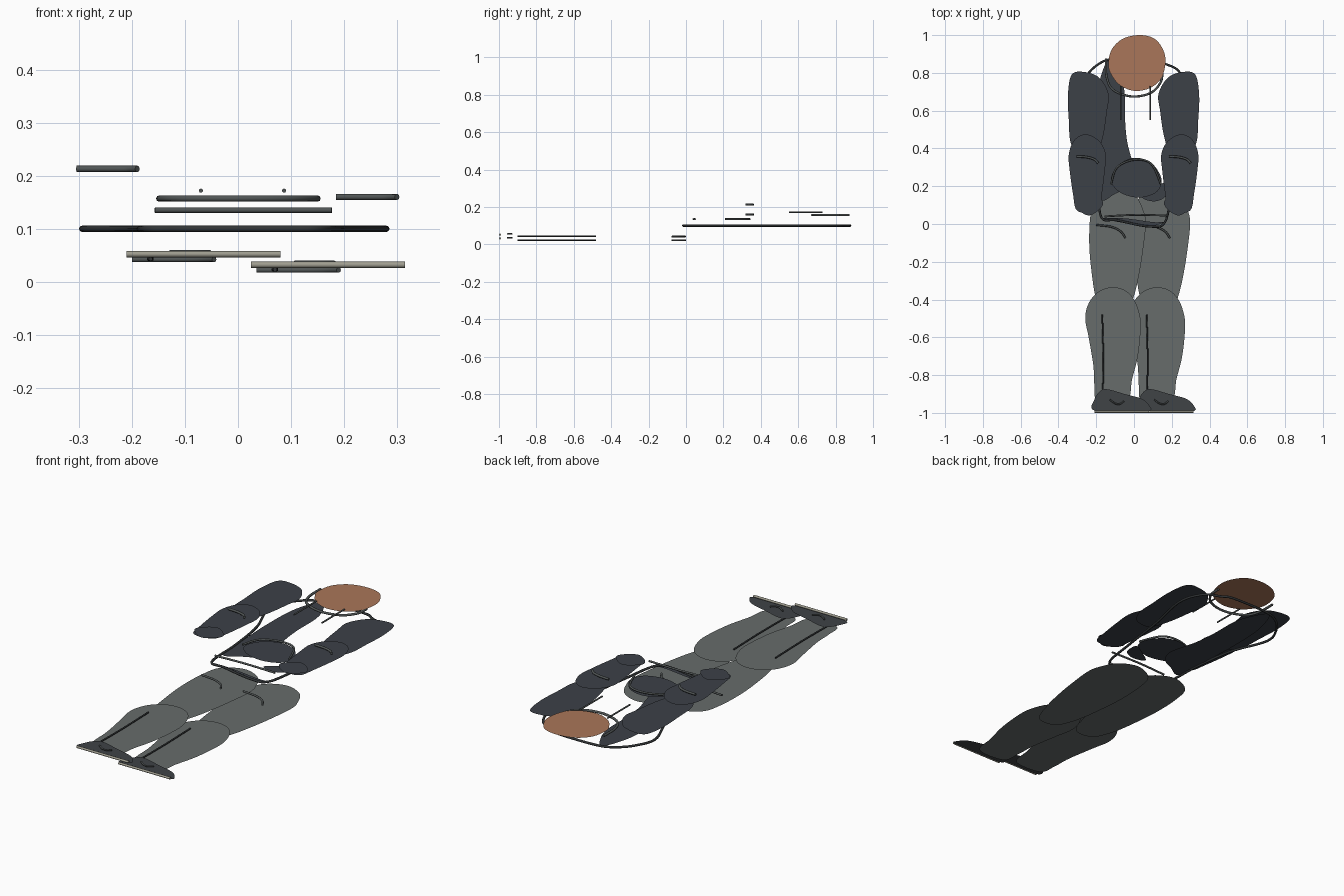
import bpy
import bmesh
from mathutils import Vector

cube = bpy.data.objects.get("Cube")
if cube:
    bpy.data.objects.remove(cube, do_unlink=True)


def make_material(name, red, green, blue):
    material = bpy.data.materials.new(name)
    material.use_nodes = True
    colour = (red, green, blue, 1)
    material.diffuse_color = colour
    shader = material.node_tree.nodes["Principled BSDF"]
    shader.inputs["Base Color"].default_value = colour
    shader.inputs["Roughness"].default_value = 0.9
    return material


skin = make_material("warm skin", .40, .18, .10)
jacket = make_material("charcoal jacket", .045, .052, .064)
trousers = make_material("grey trousers", .135, .15, .147)
shoe_dark = make_material("dark shoe", .05, .056, .062)
sole_beige = make_material("sole beige", .35, .34, .28)
trim_grey = make_material("grey trim", .08, .09, .09)
trim_dark = make_material("dark trim", .03, .034, .036)


def smooth_path(points, closed, steps=8):
    """Catmull-Rom curve through a few guide points."""
    guide = [Vector(p) for p in points]
    count = len(guide)

    def at(index):
        return guide[index % count] if closed else guide[max(0, min(count - 1, index))]

    path = []
    for i in range(count if closed else count - 1):
        a, b, c, d = (at(i + k) for k in (-1, 0, 1, 2))
        for step in range(steps):
            t = step / steps
            path.append((b * 2 + (c - a) * t + (a * 2 - b * 5 + c * 4 - d) * t ** 2
                         + (b * 3 - a - c * 3 + d) * t ** 3) / 2)
    if not closed:
        path.append(guide[-1])
    return path


def sheet(name, points, height, material, shift=0, mirror=False):
    """Flat cut-out with a rounded outline, facing up."""
    side = -1 if mirror else 1
    bm = bmesh.new()
    corners = [bm.verts.new((p.x * side + shift, p.y, height)) for p in smooth_path(points, True)]
    face = bm.faces.new(corners)
    face.normal_update()
    if face.normal.z < 0:
        face.normal_flip()
    bmesh.ops.triangulate(bm, faces=[face])
    mesh = bpy.data.meshes.new(name)
    bm.to_mesh(mesh)
    bm.free()
    mesh.materials.append(material)
    obj = bpy.data.objects.new(name, mesh)
    bpy.context.collection.objects.link(obj)
    return obj


def cord(name, points, height, material, radius=.006, shift=0, closed=False):
    """Round piping along a smooth line."""
    path = smooth_path(points, closed)
    curve = bpy.data.curves.new(name, "CURVE")
    curve.dimensions = "3D"
    curve.bevel_depth = radius
    curve.bevel_resolution = 2
    curve.use_fill_caps = True
    spline = curve.splines.new("POLY")
    spline.points.add(len(path) - 1)
    for target, p in zip(spline.points, path):
        target.co = (p.x + shift, p.y, height, 1)
    spline.use_cyclic_u = closed
    curve.materials.append(material)
    obj = bpy.data.objects.new(name, curve)
    bpy.context.collection.objects.link(obj)
    return obj


# Leg outlines
thigh = [(-.1, .2), (0, .16), (.05, .07), (.062, 0), (.05, -.12), (.03, -.25), (0, -.38),
         (-.05, -.5), (-.15, -.5), (-.2, -.4), (-.225, -.25), (-.237, -.1), (-.23, .05),
         (-.2, .15)]
shin = [(-.12, -.335), (-.05, -.35), (0, -.4), (.03, -.48), (.035, -.56), (.02, -.7),
        (-.01, -.82), (-.04, -.94), (-.19, -.94), (-.21, -.85), (-.215, -.75), (-.24, -.6),
        (-.258, -.5), (-.24, -.42), (-.19, -.36)]
shoe = [(-.215, -.985), (-.21, -.93), (-.18, -.885), (-.14, -.875), (-.05, -.9), (.04, -.925),
        (.08, -.96), (.08, -.99), (-.06, -.99)]

# Both legs share the outlines; the left one lies a little lower
for side, shift, base in (("right", 0, .02), ("left", .235, 0)):
    sheet(side + "_thigh", thigh, base, trousers, shift)
    sheet(side + "_shin", shin, base + .012, trousers, shift)
    sheet(side + "_shoe", shoe, base + .028, shoe_dark, shift)
    cord(side + "_pocket_seam", [(-.2, -.005), (-.12, -.015), (-.07, -.04), (-.045, -.075)],
         base + .022, trim_grey, .005, shift)
    cord(side + "_shin_crease", [(-.168, -.48), (-.163, -.7), (-.165, -.9)],
         base + .023, trim_dark, .004, shift)
    cord(side + "_sole", [(-.21, -.994), (.08, -.994)], base + .032, sole_beige, .006, shift)
    cord(side + "_lace", [(-.128, -.93), (-.1, -.95), (-.075, -.953), (-.053, -.937)],
         base + .036, trim_grey, .004, shift)

# Torso: open jacket panels inside a piped outline
sheet("torso_panel", [(-.136, .868), (-.08, .8), (-.05, .7), (-.047, .55), (-.035, .43),
                      (0, .28), (-.03, .2), (-.1, .16), (-.178, .13), (-.19, .3),
                      (-.2, .5), (-.19, .72)], .1, jacket)
sheet("torso_side_panel", [(.045, .14), (.1, .185), (.17, .22), (.17, .15), (.11, .12)],
      .095, jacket)
sheet("hem_panel", [(-.17, .03), (-.05, .03), (.1, .01), (.16, .01), (.08, -.012),
                    (-.05, .005)], .1, jacket)
cord("torso_outline", [(-.1, .875), (-.19, .845), (-.26, .77), (-.293, .66), (-.222, .468),
                       (-.19, .25), (-.175, .04), (-.09, .02), (.08, -.013), (.165, .012),
                       (.2, .2), (.235, .45), (.28, .68), (.24, .805), (.16, .85),
                       (.1, .875)], .1, trim_dark, closed=True)
cord("hem_band", [(-.157, .04), (0, .048), (.177, .045)], .135, trim_grey, .005)

# Front pouch
sheet("front_pouch", [(-.122, .23), (-.085, .31), (0, .35), (.09, .325), (.145, .24),
                      (.12, .17), (.03, .14), (-.07, .165)], .123, jacket)
cord("pouch_edge", [(-.122, .21), (-.09, .3), (0, .34), (.09, .32), (.143, .21)],
     .135, trim_grey, .005)

# Arms: mirrored outlines, with the right arm in front
upper_arm = [(.26, .805), (.325, .79), (.345, .68), (.34, .55), (.33, .43), (.28, .36),
             (.2, .36), (.16, .46), (.138, .6), (.13, .69), (.18, .775)]
forearm = [(.25, .475), (.31, .445), (.34, .37), (.335, .28), (.318, .16), (.3, .075),
           (.24, .06), (.18, .085), (.165, .16), (.15, .28), (.145, .37), (.18, .44)]
hand = [(.235, .177), (.312, .11), (.235, .045), (.158, .11)]
for side, mirror, base, crease in (("right", True, .183, -.49), ("left", False, .13, 0)):
    shift = -.005 if mirror else 0
    sheet(side + "_upper_arm", upper_arm, base, jacket, shift, mirror)
    sheet(side + "_forearm", forearm, base + .015, jacket, shift, mirror)
    sheet(side + "_hand", hand, base + .021, jacket, shift, mirror)
    cord(side + "_sleeve_crease", [(.185, .358), (.24, .354), (.28, .342), (.3, .322)],
         base + .03, trim_grey, .006, crease)

# Head, collar and drawstrings
sheet("head", [(-.135, .84), (-.12, .92), (-.06, .98), (.03, 1), (.11, .98), (.157, .915),
               (.166, .845), (.14, .765), (.08, .718), (0, .705), (-.075, .735),
               (-.12, .79)], .165, skin)
cord("collar", [(-.148, .875), (-.145, .78), (-.11, .71), (-.01, .675), (.09, .695),
                (.143, .755), (.15, .82)], .157, trim_grey)
for side, x in (("right", -.07), ("left", .087)):
    cord(side + "_drawstring", [(x, .73), (x, .55)], .172, trim_grey, .004)
